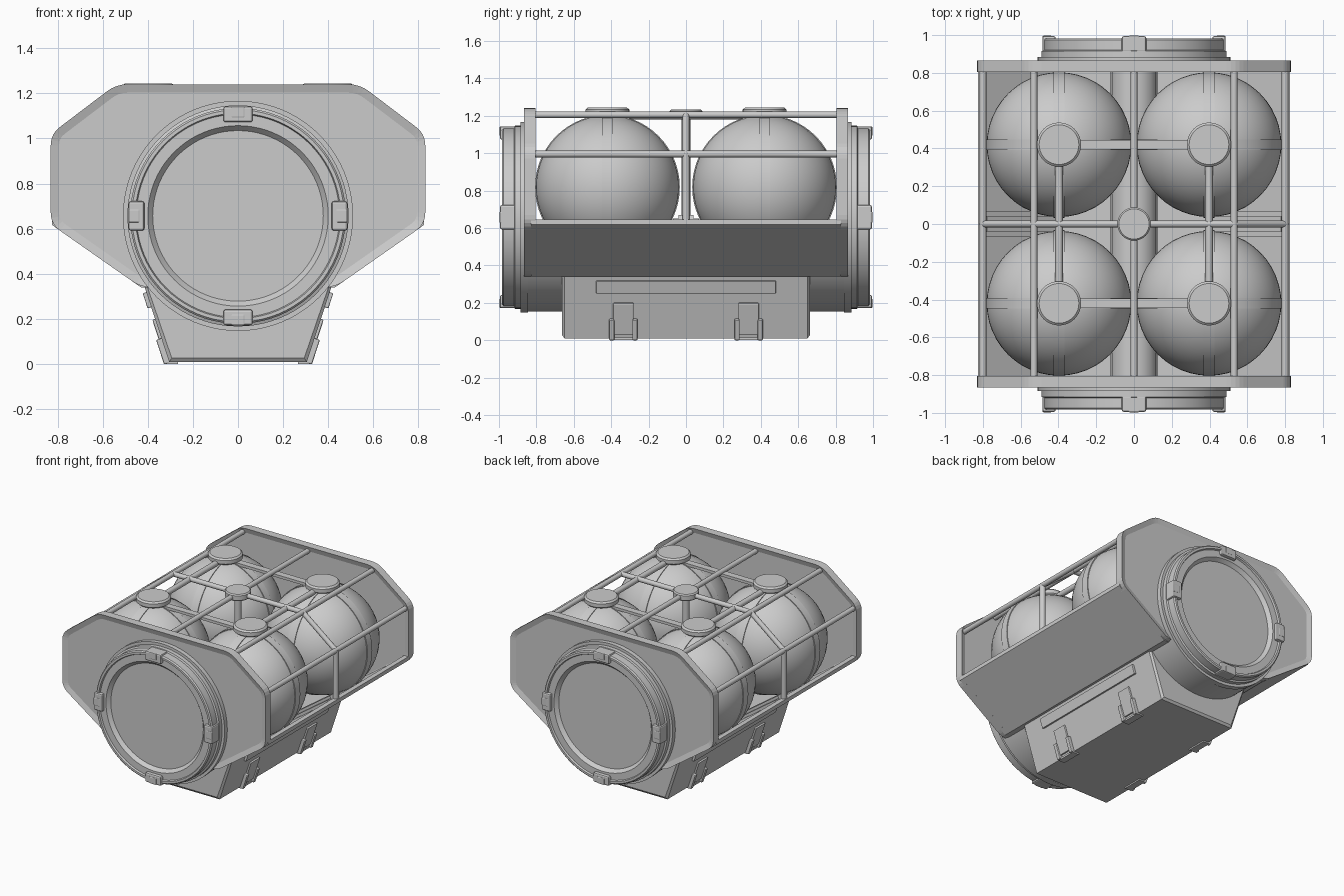
import bpy, bmesh, math
from mathutils import Vector, Matrix

if "Cube" in bpy.data.objects:
    bpy.data.objects.remove(bpy.data.objects["Cube"])

CZ = 0.657          # axis height of the end drums
SX, SY, SZ, SR = 0.397, 0.42, 0.818, 0.383   # tank position and radius

def finish(name, bm, smooth=False):
    bmesh.ops.recalc_face_normals(bm, faces=bm.faces)
    me = bpy.data.meshes.new(name)
    bm.to_mesh(me); bm.free()
    ob = bpy.data.objects.new(name, me)
    bpy.context.collection.objects.link(ob)
    if smooth:
        bpy.ops.object.select_all(action='DESELECT')
        ob.select_set(True)
        bpy.context.view_layer.objects.active = ob
        bpy.ops.object.shade_smooth_by_angle(angle=math.radians(35))
    return ob

def mirrored(pts):
    return pts + [(-x, z) for x, z in reversed(pts)]

def rounded(pts, r, n=4):
    out = []
    for i, p in enumerate(pts):
        p, a, b = Vector(p), Vector(pts[i - 1]), Vector(pts[(i + 1) % len(pts)])
        s, e = p + (a - p).normalized() * r, p + (b - p).normalized() * r
        for k in range(n + 1):
            t = k / n
            out.append(tuple(s * (1 - t) ** 2 + p * 2 * t * (1 - t) + e * t * t))
    return out

def prism(name, pts, y0, y1, inset=0, depth=0, smooth=False):
    bm = bmesh.new()
    f = bm.faces.new([bm.verts.new((x, y0, z)) for x, z in pts])
    r = bmesh.ops.extrude_face_region(bm, geom=[f], use_keep_orig=True)
    bmesh.ops.translate(bm, vec=(0, y1 - y0, 0),
                        verts=[v for v in r['geom'] if isinstance(v, bmesh.types.BMVert)])
    bmesh.ops.recalc_face_normals(bm, faces=bm.faces)
    if inset:
        caps = [f for f in bm.faces if abs(f.normal.y) > 0.9]
        bmesh.ops.inset_individual(bm, faces=caps, thickness=inset)
        for c in caps:
            bmesh.ops.translate(bm, vec=c.normal * depth, verts=c.verts)
    return finish(name, bm, smooth)

def lathe(name, prof, mat, seg=64):
    # profile is (radius, height) about local z
    bm = bmesh.new()
    vs = [bm.verts.new((r, 0, h)) for r, h in prof]
    es = [bm.edges.new(p) for p in zip(vs, vs[1:])]
    bmesh.ops.spin(bm, geom=vs + es, cent=(0, 0, 0), axis=(0, 0, 1),
                   angle=2 * math.pi, steps=seg, use_duplicate=False)
    bmesh.ops.remove_doubles(bm, verts=bm.verts, dist=1e-5)
    ob = finish(name, bm, True)
    ob.data.transform(mat)
    return ob

def rod(name, a, b, r=0.018):
    a, b = Vector(a), Vector(b)
    d = b - a
    m = Matrix.Translation(a) @ d.to_track_quat('Z', 'Y').to_matrix().to_4x4()
    return lathe(name, [(0, 0), (r, 0), (r, d.length), (0, d.length)], m, 16)

def box(name, size, mat, bevel=0.0):
    bm = bmesh.new()
    bmesh.ops.create_cube(bm, size=1)
    bmesh.ops.scale(bm, vec=size, verts=bm.verts)
    if bevel:
        bmesh.ops.bevel(bm, geom=bm.edges[:], offset=bevel, segments=2, affect='EDGES', profile=0.5)
    bmesh.ops.transform(bm, matrix=mat, verts=bm.verts)
    return finish(name, bm)

T = Matrix.Translation
def R(deg, ax): return Matrix.Rotation(math.radians(deg), 4, ax)

# End plates with recessed panels
plate = rounded(mirrored([(0.43, 0.34), (0.83, 0.62), (0.83, 1.02), (0.54, 1.24)]), 0.05)
for s in (-1, 1):
    prism("end_plate", plate, s * 0.805, s * 0.865, 0.037, -0.012)

# Open tray between the plates
tray = mirrored([(0.43, 0.34), (0.825, 0.617), (0.825, 0.645), (0.79, 0.645), (0.79, 0.63), (0.42, 0.37)])
prism("tray", tray, -0.83, 0.83)

# Rounded belly under the tray
a0 = math.asin((0.36 - CZ) / 0.505)
arc = [(0.505 * math.cos(a), CZ + 0.505 * math.sin(a))
       for a in (a0 - (math.pi + 2 * a0) * k / 32 for k in range(33))]
prism("belly", arc, -0.866, 0.866, smooth=True)

# Stepped end drums with clips
drum = [(0.51, 0.80), (0.51, 0.885), (0.49, 0.885), (0.49, 0.915), (0.478, 0.92), (0.478, 0.975),
        (0.47, 0.983), (0.455, 0.983), (0.45, 0.97), (0.40, 0.97), (0.378, 0.945), (0, 0.945)]
for rz in (0, 180):
    M = R(rz, 'Z') @ T((0, 0, CZ)) @ R(90, 'X')
    lathe("end_drum", [(r, max(h, 0.845)) for r, h in drum], M, 80)
    for k in range(4):
        C = M @ R(90 * k, 'Z')
        box("drum_clip", (0.07, 0.13, 0.085), C @ T((0.450, 0, 0.952)), 0.01)
        box("clip_latch", (0.05, 0.06, 0.03), C @ T((0.46, 0, 0.982)), 0.006)

# Keel with inset ends
prism("keel", mirrored([(0.305, 0.01), (0.42, 0.36)]), -0.65, 0.65, 0.02, 0.012)

# Keel side strips and clamp feet
tilt = math.degrees(math.atan2(0.115, 0.35))
for s in (-1, 1):
    def side(y, z, out=0):
        return T((s * (0.305 + (z - 0.01) * 0.3286 + out), y, z)) @ R(s * tilt, 'Y')
    box("keel_strip", (0.03, 0.96, 0.07), side(0, 0.285, 0.002), 0.004)
    for y in (-0.335, 0.335):
        box("clamp_pad", (0.026, 0.11, 0.18), side(y, 0.115), 0.006)
        for d in (-0.062, 0.062):
            box("clamp_rib", (0.05, 0.028, 0.115), side(y + d, 0.06), 0.006)
        box("clamp_foot", (0.05, 0.15, 0.014), T((s * 0.29, y, 0.007)))
    # Tray cross rib
    for w, h in ((0.14, 0.02), (0.08, 0.04)):
        box("tray_rib", (0.46, w, h), T((s * 0.6, 0, 0.50 + h / 2)) @ R(-s * 35, 'Y'))

# Feed tube along the tray floor
rod("feed_tube", (0, -0.82, 0.45), (0, 0.82, 0.45), 0.125)

# Spherical tanks with bands, necks and caps
for x in (-SX, SX):
    for y in (-SY, SY):
        bm = bmesh.new()
        bmesh.ops.create_uvsphere(bm, u_segments=48, v_segments=28, radius=SR)
        bmesh.ops.translate(bm, vec=(x, y, SZ), verts=bm.verts)
        finish("tank", bm, True)
        b, i = SR + 0.004, SR - 0.02
        band = [(i, -0.028), (b, -0.028), (b, 0.028), (i, 0.028), (i, -0.028)]
        lathe("tank_band", band, T((x, y, SZ)) @ R(90, 'X'))
        lathe("tank_band", band, T((x, y, SZ)) @ R(90, 'Y'))
        lathe("tank_neck", [(0.15, 1.15), (0.085, 1.185), (0.085, 1.205)], T((x, y, 0)), 32)
        lathe("tank_cap", [(0, 1.195), (0.105, 1.195), (0.117, 1.205), (0.117, 1.232), (0.105, 1.243), (0, 1.243)],
              T((x, y, 0)), 40)

# Links between the caps
for s in (-1, 1):
    rod("cap_link_rod", (s * SX, -SY, 1.2), (s * SX, SY, 1.2), 0.02)
    box("cap_link_bar", (2 * SX, 0.05, 0.02), T((0, s * SY, 1.19)))

# Cage rails, posts and crossbars
rod("centre_rail", (0, -0.82, 1.205), (0, 0.82, 1.205))
rod("cross_rail", (-0.53, 0, 1.205), (0.53, 0, 1.205))
for s in (-1, 1):
    rod("top_rail", (s * 0.53, -0.82, 1.205), (s * 0.53, 0.82, 1.205))
    rod("side_rail", (s * 0.8, -0.82, 0.995), (s * 0.8, 0.82, 0.995))
    rod("cross_slope", (s * 0.53, 0, 1.205), (s * 0.8, 0, 0.995))
    rod("side_post", (s * 0.8, 0, 0.63), (s * 0.8, 0, 1.0), 0.02)

# Central hub on its post
rod("hub_post", (0, 0, 0.5), (0, 0, 1.2), 0.024)
lathe("hub", [(0, 1.182), (0.08, 1.182), (0.088, 1.19), (0.088, 1.224), (0.08, 1.232), (0, 1.232)], T((0, 0, 0)), 32)
